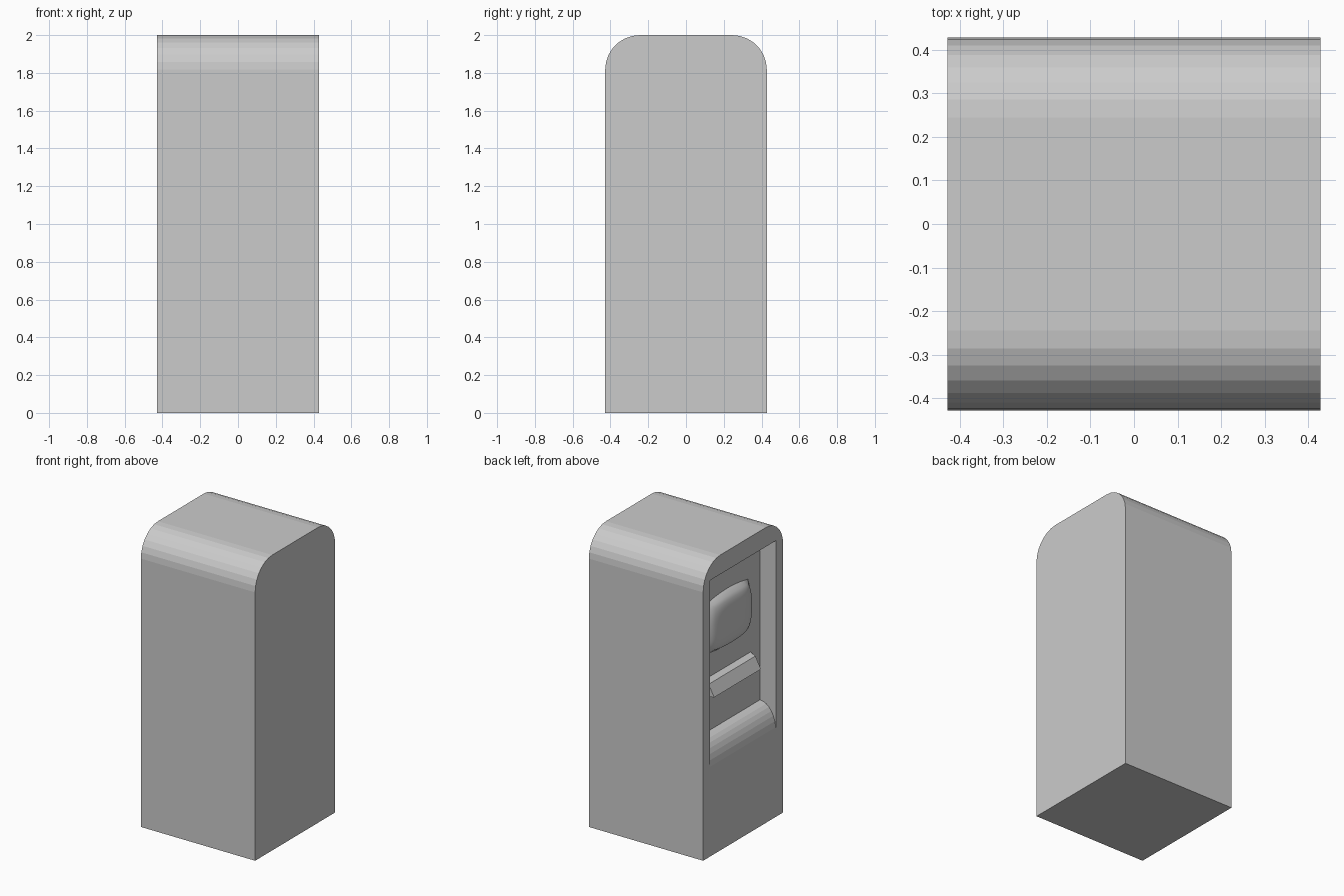
import bpy, bmesh
from math import sin, cos, pi
from mathutils import Vector

if "Cube" in bpy.data.objects:
    bpy.data.objects.remove(bpy.data.objects["Cube"])

H = 0.428            # half width and half depth
BACK = -H + 0.12     # back wall of the recess on the -x side


def prism(name, pts, axis, a, b):
    """Extrude a closed (horizontal, z) profile along x or y from a to b."""
    put = (lambda p, t: (t, p[0], p[1])) if axis == 'x' else (lambda p, t: (p[0], t, p[1]))
    bm = bmesh.new()
    face = bm.faces.new([bm.verts.new(put(p, a)) for p in pts])
    res = bmesh.ops.extrude_face_region(bm, geom=[face])
    moved = [v for v in res['geom'] if isinstance(v, bmesh.types.BMVert)]
    step = Vector((b - a, 0, 0)) if axis == 'x' else Vector((0, b - a, 0))
    bmesh.ops.translate(bm, verts=moved, vec=step)
    bmesh.ops.recalc_face_normals(bm, faces=bm.faces)
    return add(name, bm)


def add(name, bm):
    mesh = bpy.data.meshes.new(name)
    bm.to_mesh(mesh)
    bm.free()
    ob = bpy.data.objects.new(name, mesh)
    bpy.context.collection.objects.link(ob)
    return ob


# cabinet: tall box with rounded top edges
R, N = 0.183, 7
arc = [(H - R + R * cos(i * pi / 2 / N), 2 - R + R * sin(i * pi / 2 / N)) for i in range(N + 1)]
outline = [(H, 0)] + arc + [(-y, z) for y, z in reversed(arc)] + [(-H, 0)]
cabinet = prism("cabinet", outline, 'x', -H, H)

# recess: straight ceiling and back wall, rounded ramp at the bottom
M = 8
ramp = [(-H + 0.12 * (1 - sin(i * pi / 2 / M)), 0.56 + 0.2 * cos(i * pi / 2 / M) ** 0.9)
        for i in range(M)] + [(-H, 0.56)]
cutter = prism("recess_cutter",
               [(-H - 0.1, 1.87), (BACK, 1.87)] + ramp + [(-H - 0.1, 0.56)],
               'y', -0.352, 0.352)
cutter.hide_render = True
cutter.hide_set(True)
cut = cabinet.modifiers.new("recess", 'BOOLEAN')
cut.operation = 'DIFFERENCE'
cut.solver = 'EXACT'
cut.object = cutter

# control shelf: wedge projecting from the back wall
prism("control_shelf",
      [(BACK + 0.005, 1.125), (-H + 0.083, 1.105), (-H + 0.042, 1.027), (BACK + 0.005, 1.01)],
      'y', -0.25, 0.25)

# bulging screen: rounded rectangular dome on the back wall
bm = bmesh.new()
bmesh.ops.create_grid(bm, x_segments=16, y_segments=16, size=1)
for v in bm.verts:
    u, w = v.co.x, v.co.y
    bulge = 0.055 * ((1 - u ** 4) * (1 - w ** 4)) ** 0.6
    v.co = (BACK - 0.001 - bulge,
            0.25 * u * (1 - 0.12 * w * w),
            1.46 + 0.19 * w * (1 - 0.12 * u * u))
bmesh.ops.recalc_face_normals(bm, faces=bm.faces)
if sum(f.normal.x for f in bm.faces) > 0:
    bmesh.ops.reverse_faces(bm, faces=bm.faces)
for f in bm.faces:
    f.smooth = True
add("screen", bm)
